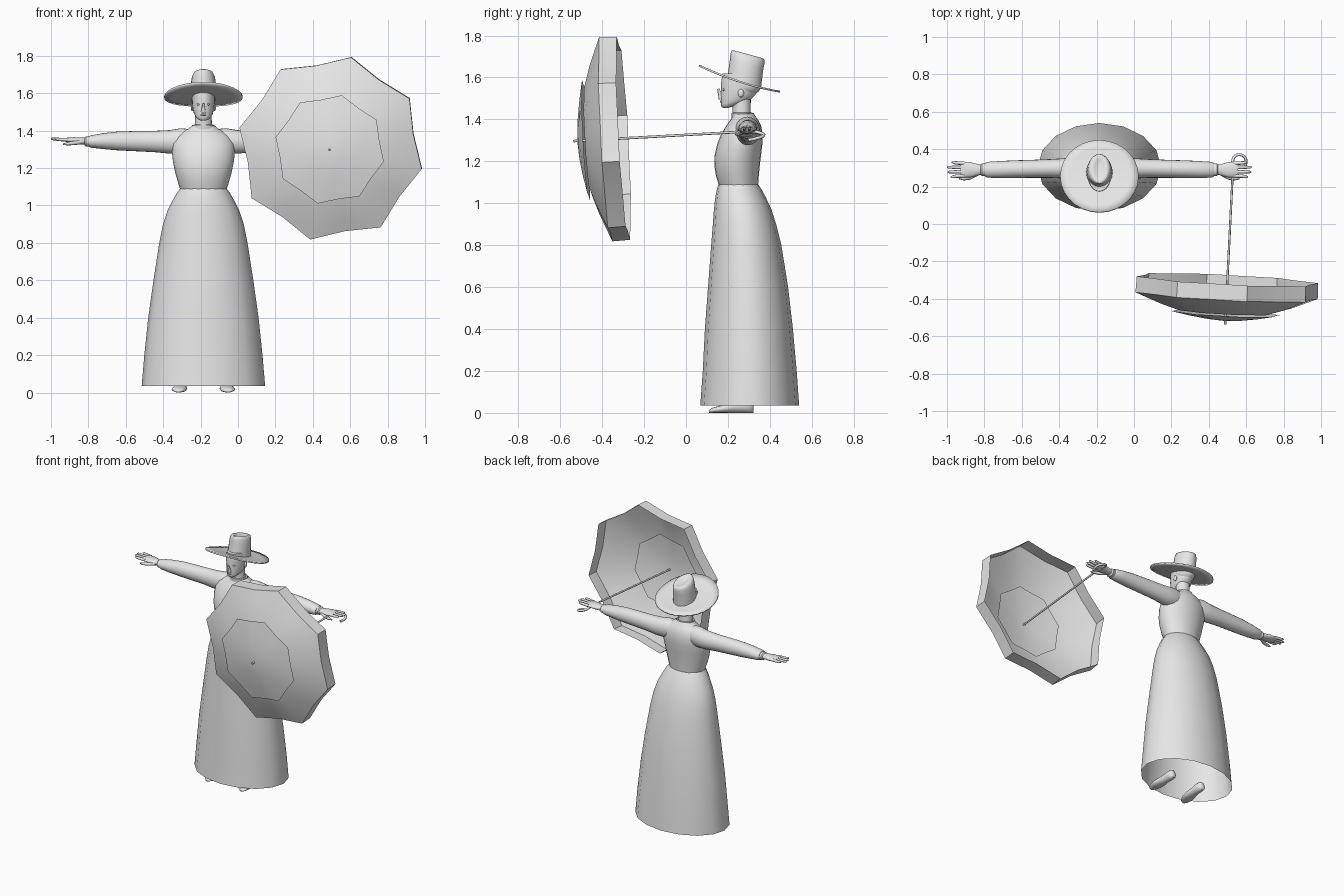
import bpy, bmesh
from math import sin, cos, pi, radians
from mathutils import Vector, Matrix

cube = bpy.data.objects.get("Cube")
if cube:
    bpy.data.objects.remove(cube, do_unlink=True)

# Single plain grey
grey = bpy.data.materials.new("plain grey")
grey.use_nodes = True
tone = (0.8, 0.8, 0.8, 1)
grey.diffuse_color = tone
grey.node_tree.nodes["Principled BSDF"].inputs["Base Color"].default_value = tone

CX = -0.185  # centre line of the figure


def finish(name, bm, angle=40, flip=False):
    bmesh.ops.recalc_face_normals(bm, faces=bm.faces)
    if flip:
        bmesh.ops.reverse_faces(bm, faces=bm.faces)
    me = bpy.data.meshes.new(name)
    bm.to_mesh(me)
    bm.free()
    ob = bpy.data.objects.new(name, me)
    bpy.context.collection.objects.link(ob)
    me.materials.append(grey)
    bpy.ops.object.select_all(action='DESELECT')
    ob.select_set(True)
    bpy.context.view_layer.objects.active = ob
    bpy.ops.object.shade_smooth_by_angle(angle=radians(angle))
    return ob


def loft(name, rings, seg=20, caps=(True, True), angle=40):
    """Skin a list of (centre, half-axis a, half-axis b) ellipses."""
    bm = bmesh.new()
    loops = []
    for c, a, b in rings:
        c, a, b = Vector(c), Vector(a), Vector(b)
        loops.append([bm.verts.new(c + a * cos(2 * pi * i / seg) + b * sin(2 * pi * i / seg))
                      for i in range(seg)])
    for lo, hi in zip(loops, loops[1:]):
        for i in range(seg):
            j = (i + 1) % seg
            bm.faces.new((lo[i], lo[j], hi[j], hi[i]))
    if caps[0]:
        bm.faces.new(loops[0])
    if caps[1]:
        bm.faces.new(loops[-1])
    return finish(name, bm, angle)


def upright(name, rows, **kw):
    """Loft horizontal ellipses from rows of (z, half width, front y, back y)."""
    return loft(name, [((CX, (f + k) / 2, z), (w, 0, 0), (0, (k - f) / 2, 0))
                       for z, w, f, k in rows], **kw)


def sideways(name, s, rows, **kw):
    """Loft along x from rows of (distance, y, z, half depth, half height)."""
    return loft(name, [((CX + s * d, y, z), (0, ry, 0), (0, 0, rz))
                       for d, y, z, ry, rz in rows], **kw)


def ball(name, loc, size, seg=16):
    bm = bmesh.new()
    bmesh.ops.create_uvsphere(bm, u_segments=seg, v_segments=seg // 2 + 2, radius=1,
                              matrix=Matrix.LocRotScale(Vector(loc), None, Vector(size)))
    return finish(name, bm)


def tube(name, points, radius, matrix=None):
    cu = bpy.data.curves.new(name, 'CURVE')
    cu.dimensions = '3D'
    cu.bevel_depth = radius
    cu.bevel_resolution = 2
    cu.use_fill_caps = True
    sp = cu.splines.new('POLY')
    sp.points.add(len(points) - 1)
    for p, co in zip(sp.points, points):
        p.co = (*co, 1)
    cu.materials.append(grey)
    ob = bpy.data.objects.new(name, cu)
    bpy.context.collection.objects.link(ob)
    if matrix:
        ob.matrix_world = matrix
    return ob


# Dress
upright("skirt", [(0.035, .33, .068, .54), (0.2, .316, .08, .528), (0.4, .295, .09, .51),
                  (0.6, .267, .105, .487), (0.8, .236, .12, .455), (0.9, .216, .128, .43),
                  (0.97, .193, .133, .408), (1.03, .163, .14, .38), (1.07, .14, .148, .358),
                  (1.09, .125, .155, .345)], seg=16, caps=(False, False), angle=50)
upright("bodice", [(1.085, .124, .157, .344), (1.13, .138, .143, .347), (1.18, .152, .135, .352),
                   (1.23, .162, .137, .358), (1.28, .168, .148, .364), (1.33, .165, .168, .366),
                   (1.37, .145, .192, .358), (1.395, .11, .21, .346), (1.41, .08, .22, .335),
                   (1.425, .062, .222, .325)], seg=24, caps=(False, False), angle=60)
upright("collar", [(1.405, .064, .218, .328), (1.43, .06, .216, .324), (1.432, .052, .224, .316)],
        caps=(False, False))

# Head
upright("neck", [(1.38, .055, .225, .32), (1.44, .045, .222, .308), (1.53, .043, .22, .31)])
upright("head", [(1.455, .016, .176, .2), (1.46, .028, .17, .22), (1.475, .042, .166, .27),
                 (1.49, .05, .167, .305), (1.515, .057, .165, .33), (1.54, .06, .168, .342),
                 (1.57, .062, .166, .348), (1.62, .06, .175, .345)], angle=70)
bm = bmesh.new()
bmesh.ops.create_cone(bm, segments=6, radius1=.015, radius2=.005, depth=.05, cap_ends=True,
                      matrix=Matrix.Translation((CX, .162, 1.522)) @ Matrix.Rotation(radians(20), 4, 'X')
                      @ Matrix.Rotation(pi, 4, 'X') @ Matrix.Rotation(pi, 4, 'X'))
finish("nose", bm, 70)
ball("lips", (CX, .17, 1.485), (.017, .009, .006), 10)
ball("hair", (CX, .288, 1.565), (.064, .072, .055))
for s, side in ((-1, "right"), (1, "left")):
    ball(side + "_eye", (CX + s * .025, .181, 1.541), (.011, .008, .006), 10)
    ball(side + "_ear", (CX + s * .06, .262, 1.525), (.008, .014, .02), 10)

# Hat: a swept brim and a pinched, tilted crown
bm = bmesh.new()
n = 28
loops = []
for r in (.3, .55, .8, 1):
    ring = []
    for i in range(n):
        x, t = r * cos(2 * pi * i / n), r * sin(2 * pi * i / n)
        ring.append(bm.verts.new((CX + .21 * x, .255 + .193 * t,
                                  1.58 - .0625 * t + .0145 * t * t)))
    loops.append(ring)
for lo, hi in zip(loops, loops[1:]):
    for i in range(n):
        j = (i + 1) % n
        bm.faces.new((lo[i], lo[j], hi[j], hi[i]))
bm.faces.new(loops[0])
brim = finish("hat_brim", bm)
mod = brim.modifiers.new("thickness", 'SOLIDIFY')
mod.thickness = .009
mod.offset = 0
back = Vector((0, .965, -.262))
up = Vector((0, .14, .99))
base = Vector((CX, .279, 1.59))
loft("hat_crown", [(base + up * h, (w, 0, 0), back * d) for h, w, d in
                   [(-.02, .071, .085), (.02, .069, .083), (.07, .066, .083), (.1, .061, .084),
                    (.118, .052, .081), (.122, .04, .072), (.116, .024, .055), (.108, .01, .03)]],
     angle=60)

# Arms, hands and shoes
for s, side in ((-1, "right"), (1, "left")):
    sideways(side + "_sleeve", s, [(.06, .29, 1.345, .05, .062), (.12, .293, 1.345, .06, .068),
             (.18, .297, 1.34, .055, .063), (.26, .297, 1.342, .05, .057),
             (.36, .295, 1.344, .048, .054), (.46, .293, 1.345, .047, .05),
             (.54, .291, 1.344, .045, .042), (.6, .29, 1.342, .042, .033),
             (.612, .29, 1.342, .036, .028)])
    sideways(side + "_cuff", s, [(.595, .29, 1.342, .03, .024), (.628, .29, 1.342, .034, .027),
             (.636, .29, 1.342, .026, .02)])
    sideways(side + "_palm", s, [(.62, .29, 1.343, .024, .019), (.65, .29, 1.345, .03, .018),
             (.69, .29, 1.348, .041, .017), (.725, .291, 1.35, .042, .013),
             (.742, .291, 1.351, .038, .009)], angle=60)
    for k, reach in enumerate((.795, .812, .815, .79)):
        y = .258 + .022 * k
        spread = (k - 1.5) * .004
        sideways("%s_finger_%d" % (side, k + 1), s,
                 [(.72, y, 1.351, .01, .01), (.77, y + spread / 2, 1.353, .009, .009),
                  (reach - .008, y + spread, 1.356, .007, .007), (reach, y + spread, 1.356, .003, .003)],
                 seg=8, angle=60)
    sideways(side + "_thumb", s, [(.645, .272, 1.34, .012, .012), (.69, .249, 1.334, .012, .011),
             (.725, .243, 1.33, .01, .009), (.75, .243, 1.328, .004, .004)], seg=8, angle=60)
    loft(side + "_shoe", [((CX + s * (.125 + sk), y, h / 2), (w, 0, 0), (0, 0, h / 2))
         for y, w, h, sk in [(.11, .014, .014, .008), (.125, .03, .024, .007), (.16, .041, .034, .004),
                             (.2, .038, .045, 0), (.24, .029, .058, -.003), (.28, .03, .066, -.004),
                             (.31, .026, .064, -.004), (.322, .014, .05, -.004)]], seg=12, angle=60)

# Parasol, built on its own axis (local z runs from the canopy to the handle)
axis = Vector((.05, 1, .055)).normalized()
side = (Vector((1, 0, 0)) - axis * axis.x).normalized()
tall = side.cross(axis)
frame = Matrix((side, tall, axis)).transposed().to_4x4()
frame.translation = (.495, -.383, 1.305)
sgn = 1 if tall.z > 0 else -1


def canopy(name, rows, apex=None):
    bm = bmesh.new()
    loops = []
    for w, r, sag in rows:
        ring = []
        for i in range(16):
            a = sgn * radians(77.4 + 22.5 * i)
            q = r * (cos(pi / 8) - sag if i % 2 else 1)
            ring.append(bm.verts.new((q * cos(a), q * sin(a), w)))
        loops.append(ring)
    for lo, hi in zip(loops, loops[1:]):
        for i in range(16):
            j = (i + 1) % 16
            bm.faces.new((lo[i], lo[j], hi[j], hi[i]))
    if apex is not None:
        tip = bm.verts.new((0, 0, apex))
        for i in range(16):
            bm.faces.new((loops[-1][i], loops[-1][(i + 1) % 16], tip))
    ob = finish(name, bm, 32)
    ob.matrix_world = frame
    return ob


canopy("parasol_canopy", [(.085, .497, .025), (0, .5, .025), (-.024, .44, .022),
                          (-.055, .36, .018), (-.083, .27, .012), (-.088, .25, .01)])
canopy("parasol_cap", [(-.094, .297, .015), (-.113, .2, .012), (-.128, .1, .01)], -.136)
tube("parasol_shaft", [(0, 0, -.155), (0, 0, .66)], .006, frame)

# Crook handle
start = frame @ Vector((0, 0, .655))
hook = [start]
for i in range(13):
    a = pi * 1.1 * i / 12
    hook.append(Vector((start.x + .036 - .036 * cos(a), .335 + .036 * sin(a),
                        start.z - .035 * i / 12)))
hook.append(hook[-1] + Vector((-.006, -.025, -.004)))
tube("parasol_handle", hook, .008)
